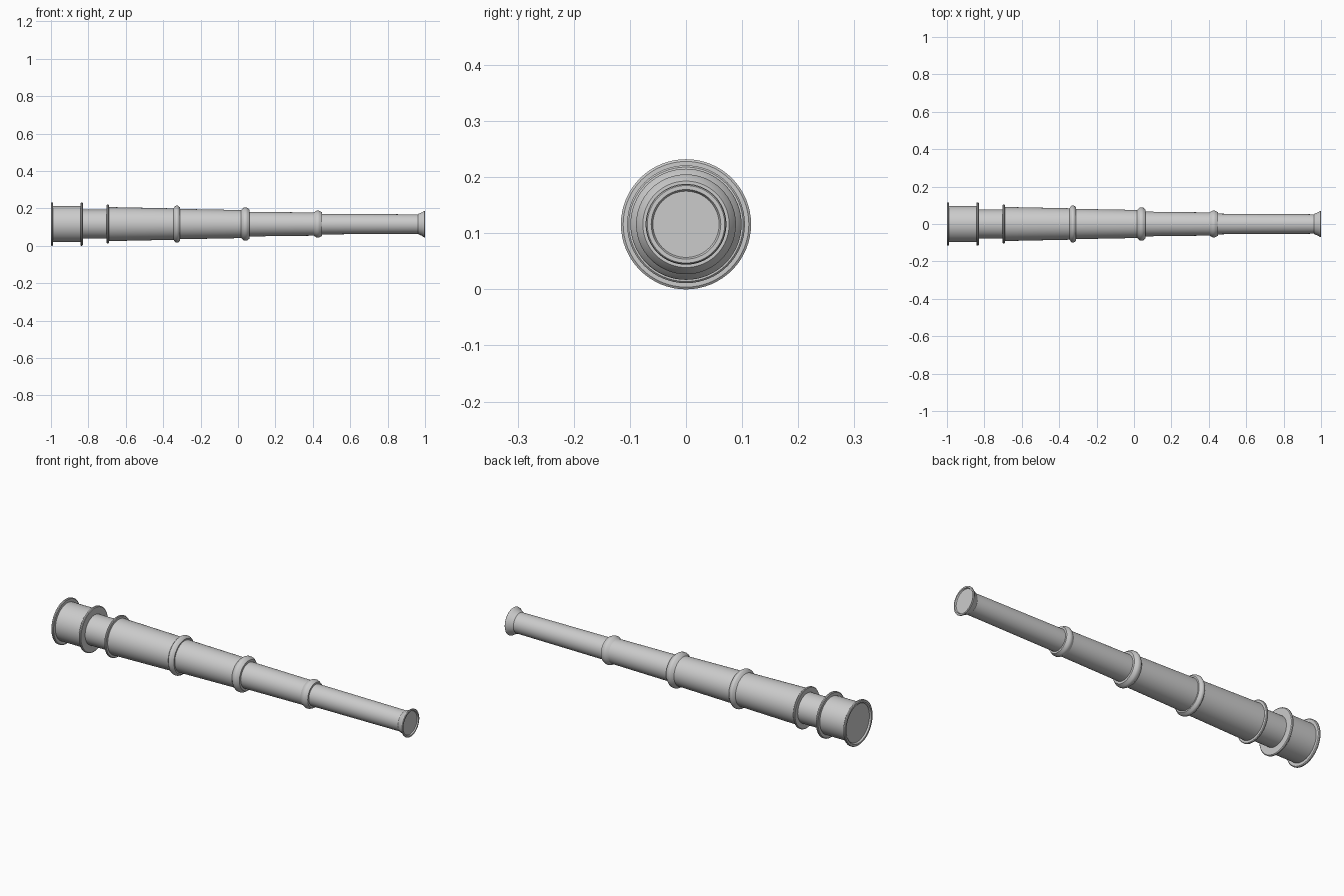
import bpy, bmesh, math

if "Cube" in bpy.data.objects:
    bpy.data.objects.remove(bpy.data.objects["Cube"])

CENTER_Z = 0.116
SEGMENTS = 64

metal = bpy.data.materials.new("plain grey")
metal.diffuse_color = (0.6, 0.6, 0.6, 1)
metal.use_nodes = True
metal.node_tree.nodes["Principled BSDF"].inputs["Base Color"].default_value = metal.diffuse_color


def lathe(name, profile):
    """Spin (x, radius) points around the telescope axis; radius 0 makes a cap."""
    bm = bmesh.new()
    rings = []
    for x, r in profile:
        if r == 0:
            rings.append([bm.verts.new((x, 0, 0))])
        else:
            rings.append([bm.verts.new((x, r * math.cos(a), r * math.sin(a)))
                          for a in (2 * math.pi * i / SEGMENTS for i in range(SEGMENTS))])
    for a, b in zip(rings, rings[1:]):
        for i in range(SEGMENTS):
            j = (i + 1) % SEGMENTS
            if len(a) == 1:
                bm.faces.new((a[0], b[j], b[i]))
            elif len(b) == 1:
                bm.faces.new((a[i], a[j], b[0]))
            else:
                bm.faces.new((a[i], a[j], b[j], b[i]))
    mesh = bpy.data.meshes.new(name)
    bm.to_mesh(mesh)
    bm.free()
    mesh.materials.append(metal)
    ob = bpy.data.objects.new(name, mesh)
    ob.location.z = CENTER_Z
    bpy.context.collection.objects.link(ob)
    bpy.ops.object.select_all(action='DESELECT')
    ob.select_set(True)
    bpy.context.view_layer.objects.active = ob
    bpy.ops.object.shade_smooth_by_angle(angle=math.radians(30))
    return ob


# large objective end: glass, front flange, hood, rear flange
lathe("objective_lens", [(-0.992, 0), (-0.992, 0.098)])
lathe("objective_hood", [
    (-0.992, 0.098), (-0.997, 0.100), (-1.0, 0.104), (-1.0, 0.113),
    (-0.997, 0.116), (-0.991, 0.116), (-0.988, 0.112), (-0.988, 0.097),
    (-0.842, 0.097), (-0.842, 0.112), (-0.839, 0.116), (-0.833, 0.116),
    (-0.830, 0.112), (-0.830, 0.077)])

# narrow neck between hood and main barrel
lathe("neck", [(-0.830, 0.077), (-0.700, 0.077)])

# main barrel with its flange
lathe("main_barrel", [
    (-0.700, 0.077), (-0.702, 0.102), (-0.699, 0.105), (-0.694, 0.105),
    (-0.691, 0.102), (-0.690, 0.091), (-0.345, 0.084)])


def collar(name, x0, x1, r_start, r_peak, r_end, r_next):
    """Rounded ring where one draw tube slides into the next."""
    w = x1 - x0
    lathe(name, [
        (x0, r_start), (x0 + w * 0.28, r_peak - 0.002), (x0 + w * 0.40, r_peak),
        (x0 + w * 0.60, r_peak), (x0 + w * 0.72, r_peak - 0.002),
        (x1, r_end), (x1, r_next)])


# draw tubes and collars, stepping down in size
collar("large_collar", -0.345, -0.309, 0.084, 0.099, 0.088, 0.081)
lathe("second_tube", [(-0.309, 0.081), (0.017, 0.075)])
collar("middle_collar", 0.017, 0.062, 0.075, 0.089, 0.077, 0.066)
lathe("third_tube", [(0.062, 0.066), (0.405, 0.062)])
collar("small_collar", 0.405, 0.448, 0.062, 0.072, 0.064, 0.055)
lathe("eyepiece_tube", [(0.448, 0.055), (0.962, 0.052)])

# flared eyepiece with its glass
lathe("eyepiece_cup", [
    (0.962, 0.052), (0.967, 0.056), (0.985, 0.063), (0.993, 0.070),
    (0.998, 0.071), (1.0, 0.069), (1.0, 0.062), (0.994, 0.059)])
lathe("eyepiece_lens", [(0.994, 0.059), (0.994, 0)])
